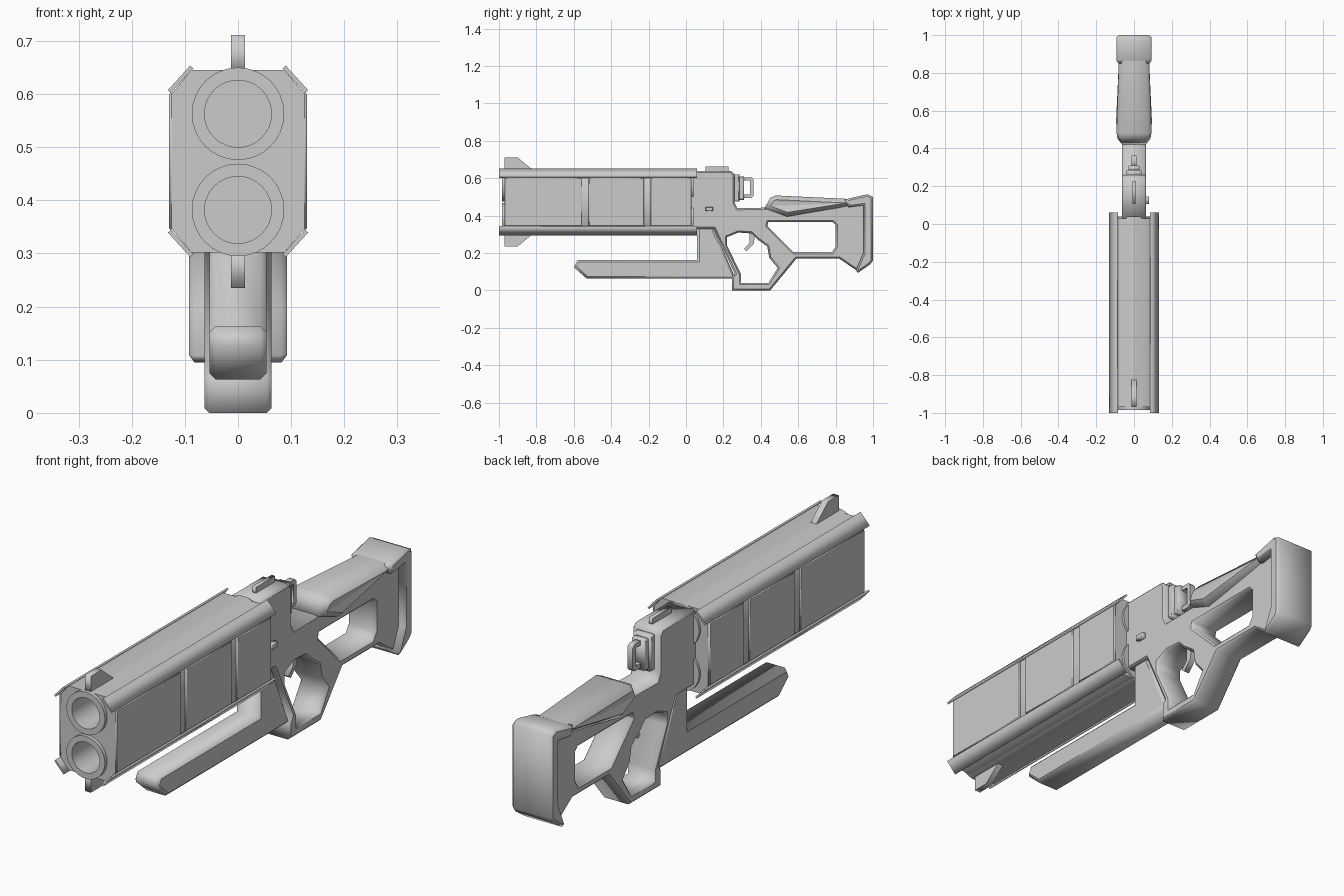
import bpy, bmesh, math
from mathutils import Matrix, Euler

if "Cube" in bpy.data.objects:
    bpy.data.objects.remove(bpy.data.objects["Cube"])

SIDE = Euler((math.pi / 2, 0, math.pi / 2)).to_matrix().to_4x4()   # profile (y, z), thick along x
FRONT = Euler((math.pi / 2, 0, 0)).to_matrix().to_4x4()            # profile (x, z), thick along y


def add(name, bm):
    bmesh.ops.remove_doubles(bm, verts=bm.verts, dist=0.0001)
    bmesh.ops.recalc_face_normals(bm, faces=bm.faces)
    me = bpy.data.meshes.new(name)
    bm.to_mesh(me)
    bm.free()
    ob = bpy.data.objects.new(name, me)
    bpy.context.collection.objects.link(ob)
    return ob


def slab(name, loops, lo, hi, bevel=0.0, rot=SIDE, shape=None):
    """Extrude outline (plus hole loops) from lo to hi with chamfered rims."""
    cu = bpy.data.curves.new(name + "_curve", 'CURVE')
    cu.dimensions, cu.fill_mode = '2D', 'BOTH'
    for pts in loops:
        sp = cu.splines.new('POLY')
        sp.points.add(len(pts) - 1)
        for p, (a, b) in zip(sp.points, pts):
            p.co = (a, b, 0, 1)
        sp.use_cyclic_u = True
    cu.extrude = (hi - lo) / 2 - bevel
    cu.bevel_depth, cu.bevel_resolution, cu.offset = bevel, 0, -bevel
    tmp = bpy.data.objects.new(name + "_tmp", cu)
    bpy.context.collection.objects.link(tmp)
    me = bpy.data.meshes.new_from_object(tmp.evaluated_get(bpy.context.evaluated_depsgraph_get()))
    mid = (lo + hi) / 2
    shift = Matrix.Translation((mid, 0, 0) if rot is SIDE else (0, mid, 0))
    me.transform(shift @ rot)
    bm = bmesh.new()
    bm.from_mesh(me)
    bpy.data.objects.remove(tmp)
    bpy.data.curves.remove(cu)
    bpy.data.meshes.remove(me)
    if shape:
        for v in bm.verts:
            v.co.x *= shape(v.co.y)
    return add(name, bm)


def box(name, x0, x1, y0, y1, z0, z1, bevel=0.0):
    return slab(name, [[(y0, z0), (y1, z0), (y1, z1), (y0, z1)]], x0, x1, bevel)


def circle(cz, r, n=32):
    return [(r * math.cos(2 * math.pi * i / n), cz + r * math.sin(2 * math.pi * i / n)) for i in range(n)]


MID = 0.4735            # height of the barrel housing centre
BORES = (0.563, 0.382)

# Barrel housing with two openings
q = [(0.125, 0.127), (0.087, 0.172)]
outline = q + [(-x, z) for x, z in q[::-1]] + [(-x, -z) for x, z in q] + [(x, -z) for x, z in q[::-1]]
slab("barrel_housing", [[(x, MID + z) for x, z in outline]] + [circle(c, 0.076) for c in BORES],
     -0.97, 0.03, rot=FRONT)

# Barrels, turned around their axes
for c, label in zip(BORES, ("upper", "lower")):
    bm = bmesh.new()
    prof = [(0.04, 0), (0.04, 0.087), (-0.985, 0.087), (-0.985, 0.063), (-0.55, 0.063), (-0.55, 0)]
    vs = [bm.verts.new((r, y, c)) for y, r in prof]
    es = [bm.edges.new(p) for p in zip(vs, vs[1:])]
    bmesh.ops.spin(bm, geom=vs + es, cent=(0, 0, c), axis=(0, 1, 0), angle=2 * math.pi, steps=32)
    ob = add(label + "_barrel", bm)
    bpy.ops.object.select_all(action='DESELECT')
    ob.select_set(True)
    bpy.context.view_layer.objects.active = ob
    bpy.ops.object.shade_smooth_by_angle()

# Corner plates and side panels
for sx in (1, -1):
    for sz in (1, -1):
        prof = [(0.132, 0.134), (0.090, 0.180), (0.084, 0.175), (0.126, 0.129)]
        slab("corner_plate", [[(sx * x, MID + sz * z) for x, z in prof]], -1.0, 0.06, rot=FRONT)
    for y0, y1 in ((-0.97, -0.555), (-0.52, -0.225), (-0.19, 0.03)):
        a, b = sorted((sx * 0.118, sx * 0.130))
        box("side_panel", a, b, y0, y1, 0.345, 0.603, 0.003)

# Front sight fins, above and below
for s, label in ((1, "upper"), (-1, "lower")):
    fin = [(-0.97, 0.16), (-0.97, 0.238), (-0.90, 0.238), (-0.82, 0.172), (-0.82, 0.16)]
    slab(label + "_sight_fin", [[(y, MID + s * z) for y, z in fin]], -0.013, 0.013)

# Receiver, guard, grip and stock as one pierced frame
frame = [(0.02, 0.33), (0.15, 0.33), (0.26, 0.09), (0.245, 0.07), (0.245, 0), (0.45, 0), (0.59, 0.17),
         (0.82, 0.17), (0.915, 0.105), (0.98, 0.145), (0.98, 0.49), (0.87, 0.47), (0.54, 0.445),
         (0.275, 0.44), (0.26, 0.47), (0.26, 0.62), (0.24, 0.64), (0.02, 0.64)]
trigger_hole = [(0.22, 0.285), (0.28, 0.31), (0.35, 0.305), (0.38, 0.275), (0.435, 0.235), (0.445, 0.175),
                (0.49, 0.12), (0.44, 0.04), (0.295, 0.04), (0.295, 0.085), (0.22, 0.24)]
stock_hole = [(0.44, 0.365), (0.785, 0.365), (0.80, 0.35), (0.80, 0.235), (0.78, 0.205),
              (0.575, 0.205), (0.435, 0.345)]
slab("receiver_and_stock_frame", [frame, trigger_hole, stock_hole], -0.063, 0.063, 0.009)

# Cheek rest, widest near its front
cheek = [(0.42, 0.44), (0.45, 0.495), (0.48, 0.508), (0.86, 0.49), (0.97, 0.50), (0.97, 0.465),
         (0.85, 0.448), (0.54, 0.395)]
slab("cheek_rest", [cheek], -0.095, 0.095, 0.022,
     shape=lambda y: 0.86 + 1.8 * (y - 0.42) if y < 0.49 else 1 - 0.5 * max(0, min(y, 0.88) - 0.55))

# Butt pad
butt = [(0.85, 0.485), (0.87, 0.492), (0.97, 0.515), (1.0, 0.50), (1.0, 0.16), (0.985, 0.14), (0.92, 0.095),
        (0.908, 0.108), (0.948, 0.20), (0.948, 0.455), (0.87, 0.445)]
slab("butt_pad", [butt], -0.092, 0.092, 0.01)

# Fore grip hanging below the housing
grip = [(0.06, 0.34), (0.145, 0.34), (0.265, 0.063), (-0.53, 0.063), (-0.60, 0.125), (-0.58, 0.163), (0.06, 0.163)]
slab("fore_grip", [grip], -0.054, 0.054, 0.012)

# Trigger
slab("trigger", [[(0.34, 0.315), (0.37, 0.30), (0.362, 0.25), (0.325, 0.21), (0.31, 0.222), (0.34, 0.255)]],
     -0.012, 0.012)

# Rear latch block with loop, top rail and side catch
box("latch_base", -0.04, 0.04, 0.25, 0.285, 0.475, 0.62, 0.004)
box("latch_block", -0.03, 0.03, 0.28, 0.31, 0.485, 0.61, 0.004)
slab("latch_loop", [[(0.30, 0.495), (0.35, 0.495), (0.362, 0.507), (0.362, 0.593), (0.35, 0.605), (0.30, 0.605)],
                    [(0.305, 0.513), (0.342, 0.513), (0.342, 0.587), (0.305, 0.587)]], -0.012, 0.012)
box("top_rail", -0.008, 0.008, 0.105, 0.228, 0.63, 0.664)
box("side_catch", 0.055, 0.08, 0.105, 0.145, 0.424, 0.447, 0.003)
